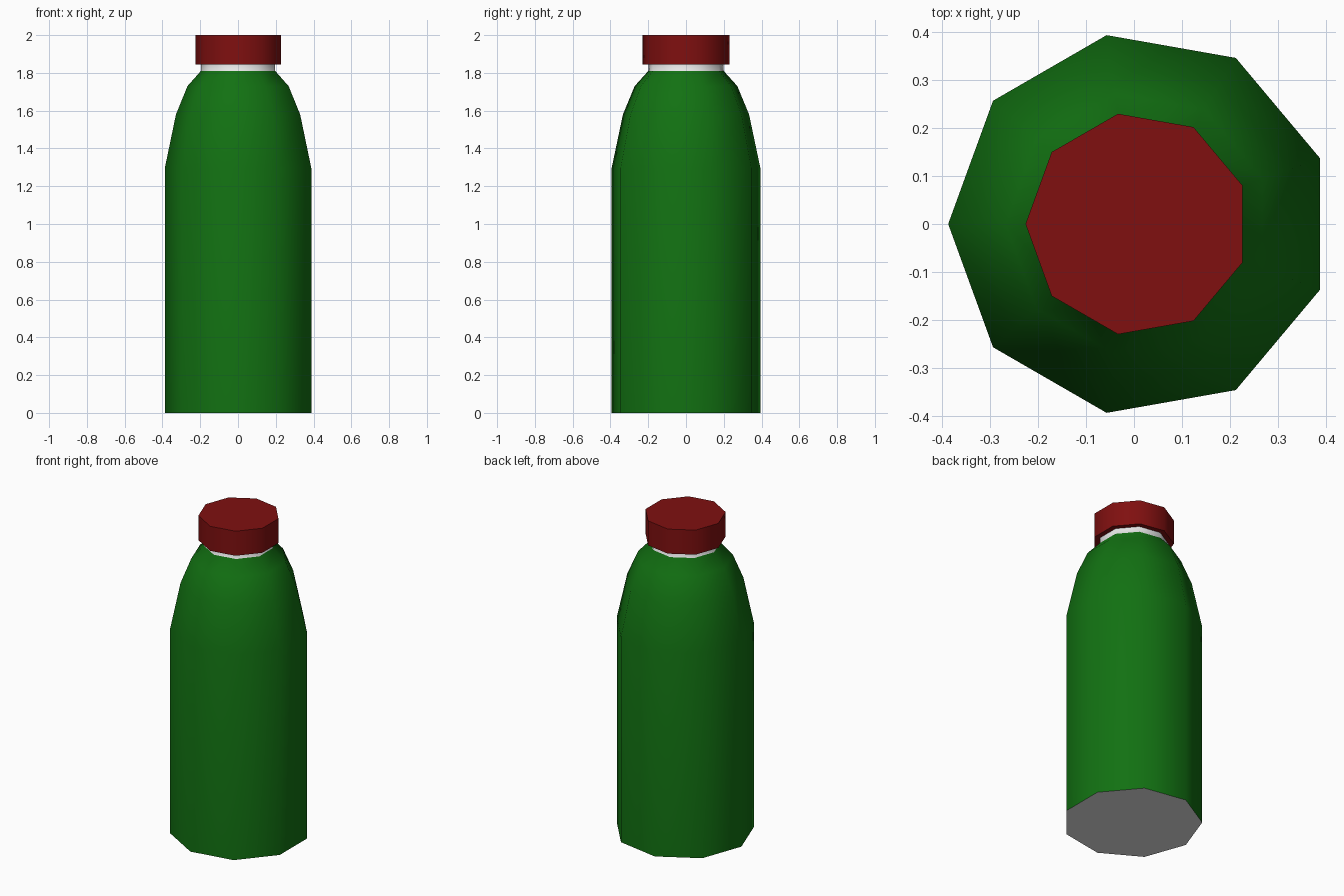
import bpy, bmesh, math

if "Cube" in bpy.data.objects:
    bpy.data.objects.remove(bpy.data.objects["Cube"])

SIDES = 9
SHIFT = 0.031  # a nine-sided ring is lopsided in x; re-centre it by this share of its radius


def material(name, rgb):
    m = bpy.data.materials.new(name)
    m.diffuse_color = (*rgb, 1.0)
    m.use_nodes = True
    m.node_tree.nodes["Principled BSDF"].inputs["Base Color"].default_value = m.diffuse_color
    return m


green = material("label green", (0.006, 0.165, 0.006))
white = material("bottle white", (0.85, 0.85, 0.85))
red = material("cap red", (0.215, 0.005, 0.005))


def lathe(name, profile, mats, rule):
    """Nine-sided closed solid from (radius, z) rings; rule picks a face's material."""
    bm = bmesh.new()
    rings = []
    for r, z in profile:
        ring = []
        for i in range(SIDES):
            a = math.radians(20) + 2 * math.pi * i / SIDES
            ring.append(bm.verts.new((r * (math.cos(a) + SHIFT), r * math.sin(a), z)))
        rings.append(ring)
    for lo, hi in zip(rings, rings[1:]):
        for i in range(SIDES):
            j = (i + 1) % SIDES
            bm.faces.new((lo[i], lo[j], hi[j], hi[i]))
    bm.faces.new(rings[0][::-1])
    bm.faces.new(rings[-1])
    for f in bm.faces:
        f.material_index = rule(f.calc_center_median().z)
    me = bpy.data.meshes.new(name)
    bm.to_mesh(me)
    bm.free()
    for m in mats:
        me.materials.append(m)
    ob = bpy.data.objects.new(name, me)
    bpy.context.collection.objects.link(ob)
    bpy.ops.object.select_all(action='DESELECT')
    ob.select_set(True)
    bpy.context.view_layer.objects.active = ob
    bpy.ops.object.shade_smooth_by_angle(angle=math.radians(45))
    return ob


# Bottle: green wall and shoulder, white base and neck
lathe("bottle",
      [(0.40, 0), (0.40, 1.295), (0.339, 1.58), (0.276, 1.73),
       (0.203, 1.81), (0.202, 1.85)],
      [green, white],
      lambda z: 1 if z < 0.01 or z > 1.81 else 0)

# Screw cap
lathe("cap", [(0.2335, 1.845), (0.2335, 2.0)], [red], lambda z: 0)
